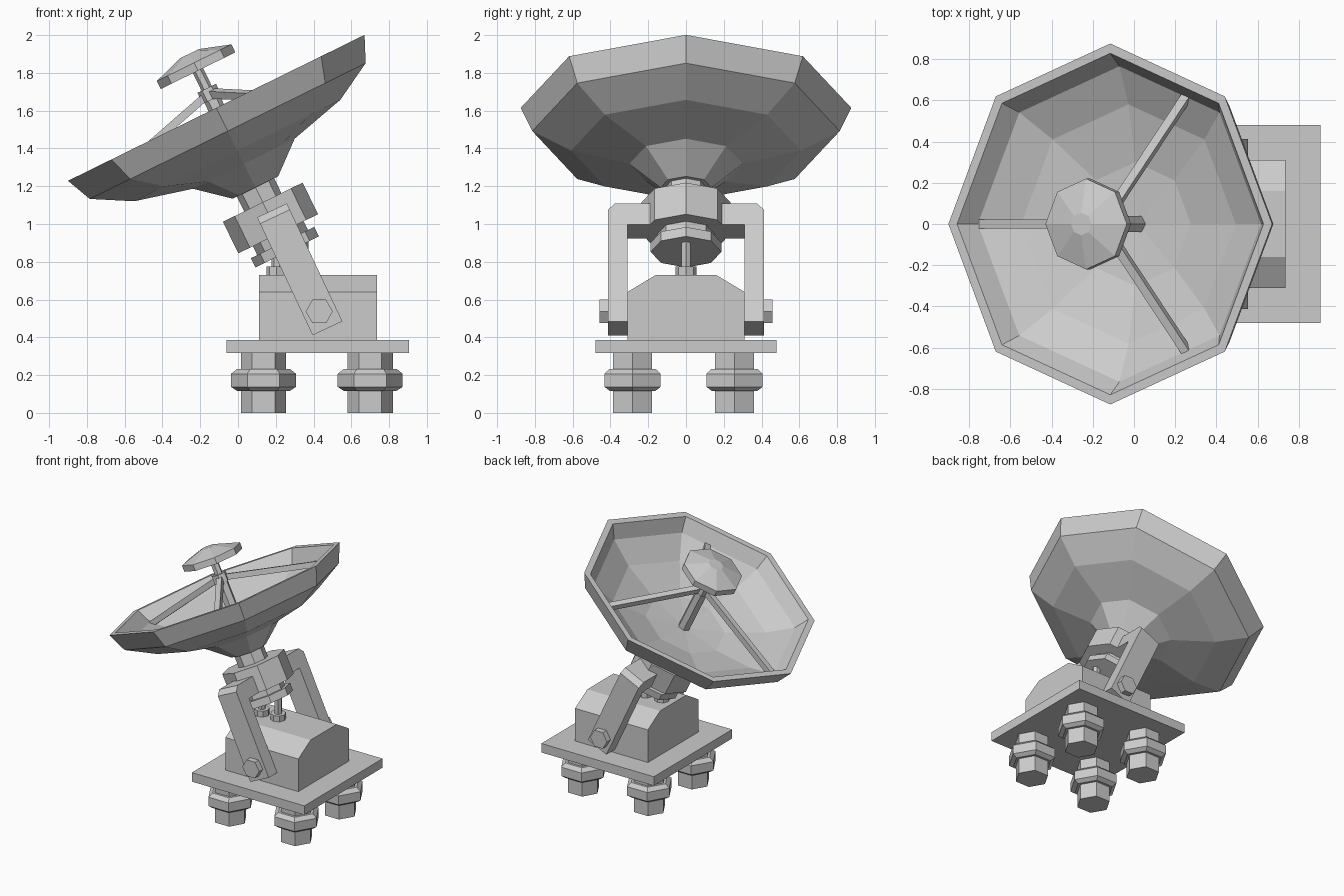
import bpy, bmesh, math
from mathutils import Matrix, Vector

cube = bpy.data.objects.get("Cube")
if cube:
    bpy.data.objects.remove(cube, do_unlink=True)

grey = bpy.data.materials.new("plain_grey")
grey.use_nodes = True
COLOUR = (0.6, 0.6, 0.6, 1)
grey.diffuse_color = COLOUR
grey.node_tree.nodes["Principled BSDF"].inputs["Base Color"].default_value = COLOUR


def frame(x, z, degrees):
    """Frame leaning towards -x by the given angle."""
    return Matrix.Translation((x, 0, z)) @ Matrix.Rotation(-math.radians(degrees), 4, 'Y')


def finish(name, bm, matrix=Matrix()):
    bmesh.ops.recalc_face_normals(bm, faces=bm.faces)
    mesh = bpy.data.meshes.new(name)
    bm.to_mesh(mesh)
    bm.free()
    mesh.materials.append(grey)
    ob = bpy.data.objects.new(name, mesh)
    ob.matrix_world = matrix
    bpy.context.collection.objects.link(ob)
    return ob


def lathe(name, profile, sides, matrix):
    """Turn (radius, height) points about the local z axis."""
    bm = bmesh.new()
    rings = []
    for r, h in profile:
        if r == 0:
            rings.append([bm.verts.new((0, 0, h))] * sides)
        else:
            turns = [math.tau * i / sides for i in range(sides)]
            rings.append([bm.verts.new((r * math.cos(t), r * math.sin(t), h)) for t in turns])
    for a, b in zip(rings, rings[1:]):
        for i in range(sides):
            j = (i + 1) % sides
            bm.faces.new(list(dict.fromkeys((a[i], a[j], b[j], b[i]))))
    return finish(name, bm, matrix)


def prism(name, radius, low, high, sides, matrix):
    return lathe(name, [(0, low), (radius, low), (radius, high), (0, high)], sides, matrix)


def extrude(name, outline, x0, x1, matrix=Matrix()):
    """Extrude a (y, z) outline along x."""
    bm = bmesh.new()
    face = bm.faces.new([bm.verts.new((x0, y, z)) for y, z in outline])
    new = bmesh.ops.extrude_face_region(bm, geom=[face])["geom"]
    verts = [v for v in new if isinstance(v, bmesh.types.BMVert)]
    bmesh.ops.translate(bm, verts=verts, vec=(x1 - x0, 0, 0))
    return finish(name, bm, matrix)


def beam(name, start, end, width, matrix):
    """Square bar between two points."""
    a, b = Vector(start), Vector(end)
    bm = bmesh.new()
    bmesh.ops.create_cube(bm, size=1)
    bmesh.ops.scale(bm, vec=(width, width, (b - a).length), verts=bm.verts)
    turn = (b - a).to_track_quat('Z', 'Y').to_matrix().to_4x4()
    return finish(name, bm, matrix @ Matrix.Translation((a + b) / 2) @ turn)


# Base plate and gabled housing
extrude("base_plate", [(-.48, .317), (.48, .317), (.48, .387), (-.48, .387)], -.06, .905)
extrude("housing", [(-.31, .38), (.31, .38), (.31, .64), (.16, .73), (-.16, .73), (-.31, .64)],
        .11, .735)

# Four feet with chamfered nuts
for side, y in (("front", -.283), ("back", .257)):
    for end, x in (("right", .135), ("left", .70)):
        spot = Matrix.Translation((x, y, 0))
        prism(f"{side}_{end}_foot", .12, 0, .32, 6, spot)
        lathe(f"{side}_{end}_foot_nut",
              [(0, .117), (.14, .117), (.172, .138), (.172, .207), (.14, .233), (0, .233)], 6, spot)

# Pistons on top of the housing
for end, x, top in (("right", .205, .88), ("left", .345, .93)):
    spot = Matrix.Translation((x, 0, 0))
    prism(f"{end}_piston_rod", .028, .72, top, 6, spot)
    prism(f"{end}_piston_nut", .055, .72, .775, 8, spot)

# Hooked arms and their pivot bolts
arm_outline = [(.31, -.345), (.413, -.345), (.413, .308), (.375, .345),
               (.19, .345), (.19, .22), (.31, .22)]
arm_frame = frame(.327, .76, 25.2)
for side, s in (("front", -1), ("back", 1)):
    extrude(f"{side}_arm", [(s * y, z) for y, z in arm_outline], -.087, .087, arm_frame)
    spot = Matrix.Translation((.43, 0, .537)) @ Matrix.Rotation(-s * math.pi / 2, 4, 'X')
    prism(f"{side}_arm_bolt", .072, .40, .458, 6, spot)

# Tilting head
dish_frame = frame(-.115, 1.615, 26.2)
prism("dish_neck", .11, -.60, -.46, 8, dish_frame)
prism("head_drum", .235, -.743, -.557, 8, dish_frame)
prism("head_collar", .15, -.80, -.74, 8, dish_frame)
prism("head_flange", .187, -.85, -.795, 8, dish_frame)

# Dish shell: back, rim, then hollow inside
lathe("dish", [(0, -.47), (.134, -.47), (.30, -.33), (.608, -.252), (.814, -.137), (.875, 0),
               (.828, 0), (.765, -.10), (.58, -.20), (.30, -.275), (0, -.30)], 8, dish_frame)

# Feed post, struts and secondary reflector
prism("feed_post", .045, -.31, .06, 6, dish_frame)
prism("feed_collar", .055, .05, .115, 6, dish_frame)
prism("feed_stem", .03, .10, .23, 6, dish_frame)
lathe("secondary_reflector", [(0, .219), (.22, .219), (.22, .266), (.055, .32), (0, .32)],
      8, dish_frame)
for i, name in enumerate(("back_strut", "right_strut", "front_strut")):
    t = math.radians(60 + 120 * i)
    c, s = math.cos(t), math.sin(t)
    r = .75 if name == "right_strut" else .72
    beam(name, (.02 * c, .02 * s, .08), (r * c, r * s, -.115), .042, dish_frame)
